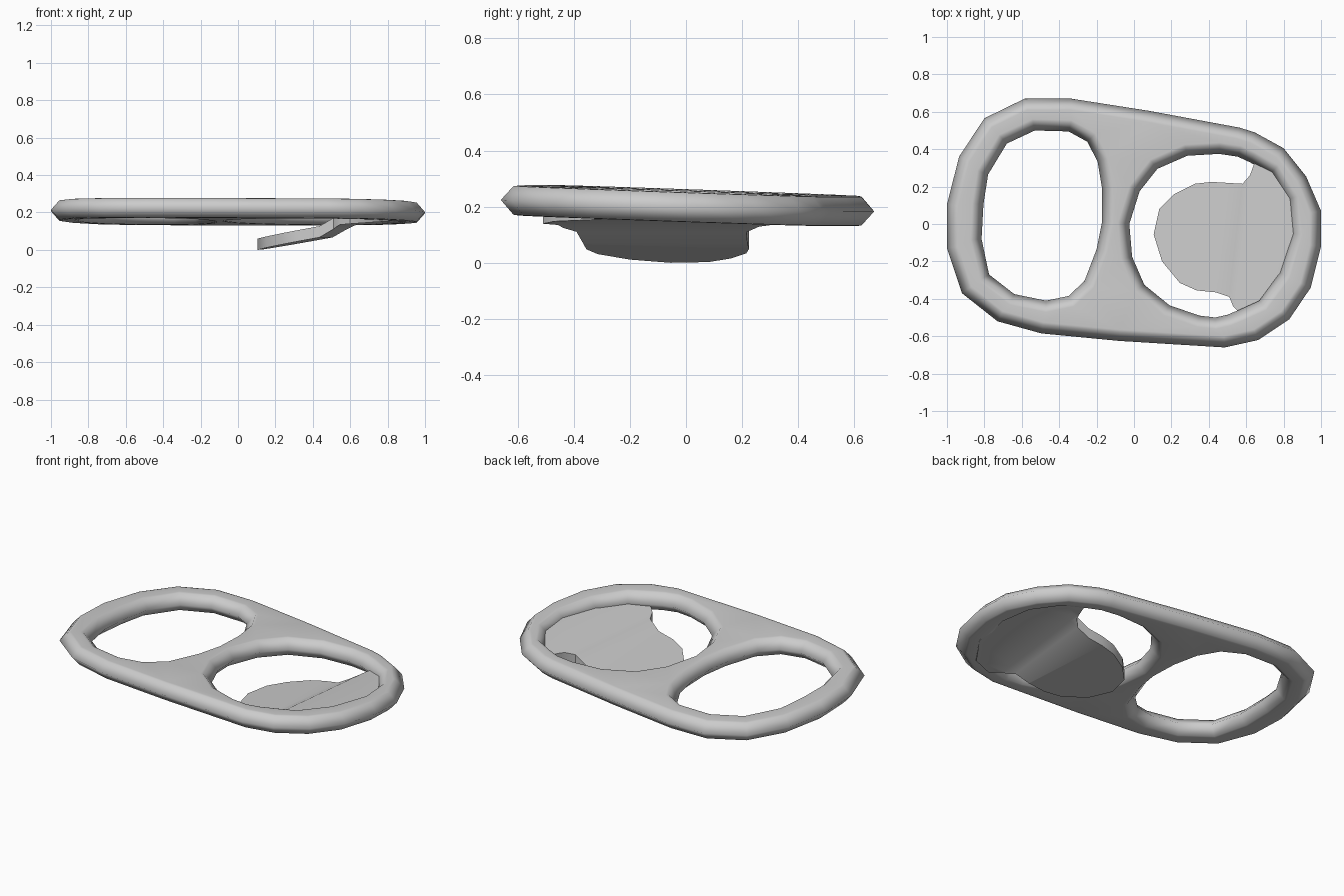
import bpy, bmesh, math
from mathutils import Vector

cube = bpy.data.objects.get("Cube")
if cube:
    bpy.data.objects.remove(cube, do_unlink=True)

metal = bpy.data.materials.new("grey metal")
metal.use_nodes = True
GREY = (.6, .6, .6, 1)
metal.diffuse_color = GREY
metal.node_tree.nodes["Principled BSDF"].inputs["Base Color"].default_value = GREY


def offset(points, dist, is_hole):
    """Move a closed loop into the material by dist, with mitred corners."""
    pts = [Vector(p) for p in points]
    n = len(pts)
    area = sum(pts[i - 1].cross(pts[i]) for i in range(n))
    side = (1 if area > 0 else -1) * (-1 if is_hole else 1)
    out = []
    for i, p in enumerate(pts):
        a = (p - pts[i - 1]).normalized()
        b = (pts[(i + 1) % n] - p).normalized()
        na, nb = Vector((-a.y, a.x)), Vector((-b.y, b.x))
        miter = (na + nb).normalized()
        out.append(p + miter * side * dist / max(miter.dot(na), .7))
    return out


def plate(name, loops, profile, shape, smooth_angle, folds=()):
    """Solid plate: edge profile (inset, height) swept on each loop, ends filled."""
    bm = bmesh.new()
    caps = ([], [])
    for k, loop in enumerate(loops):
        n = len(loop)
        rings = [[bm.verts.new((p.x, p.y, h)) for p in offset(loop, inset, k > 0)]
                 for inset, h in profile]
        for low, high in zip(rings, rings[1:]):
            for i in range(n):
                j = (i + 1) % n
                bm.faces.new((low[i], low[j], high[j], high[i]))
        for cap, ring in zip(caps, (rings[0], rings[-1])):
            cap += [bm.edges.get((ring[i - 1], ring[i])) for i in range(n)]
    for cap in caps:
        bmesh.ops.triangle_fill(bm, edges=cap, use_beauty=True)
    for co, normal in folds:
        bmesh.ops.bisect_plane(bm, geom=bm.verts[:] + bm.edges[:] + bm.faces[:],
                               plane_co=co, plane_no=normal)
    bmesh.ops.recalc_face_normals(bm, faces=bm.faces[:])
    for v in bm.verts:
        v.co.z += shape(v.co.x, v.co.y)
    for f in bm.faces:
        f.smooth = True
    for e in bm.edges:
        e.smooth = e.calc_face_angle(0) < math.radians(smooth_angle)
    mesh = bpy.data.meshes.new(name)
    bm.to_mesh(mesh)
    bm.free()
    mesh.materials.append(metal)
    obj = bpy.data.objects.new(name, mesh)
    bpy.context.collection.objects.link(obj)
    return obj


# Ring frame outline, finger hole and tongue opening
outline = [(-.585, .67), (-.335, .67), (.08, .605), (.565, .515), (.645, .49),
           (.8, .405), (.92, .255), (1, .07), (1, -.12), (.945, -.34),
           (.83, -.51), (.665, -.62), (.485, -.66), (-.08, -.625), (-.495, -.585),
           (-.73, -.52), (-.92, -.37), (-1, -.13), (-1, .105), (-.935, .36), (-.8, .565)]
finger_hole = [(-.53, .5), (-.35, .495), (-.25, .44), (-.195, .335), (-.17, .185),
               (-.17, .015), (-.2, -.135), (-.265, -.305), (-.35, -.385), (-.47, -.41),
               (-.64, -.375), (-.775, -.27), (-.815, -.08), (-.805, .105),
               (-.78, .265), (-.68, .43)]
tongue_hole = [(.62, .33), (.555, .36), (.455, .375), (.285, .365), (.125, .295),
               (.03, .175), (-.025, 0), (-.01, -.175), (.055, -.325), (.19, -.435),
               (.35, -.49), (.435, -.5), (.5, -.485), (.56, -.46), (.67, -.41),
               (.78, -.26), (.84, -.05), (.82, .13), (.73, .27)]

# Rounded rim section, mirrored top to bottom
half = [(0, 0), (.045, .051), (.06, .053)]
rim = [(d, -h) for d, h in reversed(half)] + half[1:]


def frame_tilt(x, y):
    return .204 - .035 * y - .006 * x


plate("ring_frame", [outline, finger_hole, tongue_hole], rim, frame_tilt, 130)

# Bent tongue whose root sinks into the rim
tongue = [(.62, .26), (.58, .215), (.415, .225), (.325, .215), (.215, .16),
          (.135, .08), (.105, -.055), (.15, -.2), (.245, -.315), (.335, -.355),
          (.435, -.365), (.51, -.39), (.53, -.44), (.6, -.51), (.72, -.47),
          (.84, -.3), (.9, -.05), (.88, .18), (.77, .32), (.66, .37)]
SKEW = .12
bends = [(.1, .03), (.47, .097), (.59, .165), (1, .195)]


def tongue_bend(x, y):
    u = x - SKEW * (y + .08)
    for (u0, z0), (u1, z1) in zip(bends, bends[1:]):
        if u <= u1:
            break
    return z0 + (z1 - z0) * (max(u, .1) - u0) / (u1 - u0)


folds = [((u + SKEW * .08, 0, 0), (1, -SKEW, 0)) for u, z in bends[1:3]]
plate("tongue", [tongue], [(0, -.03), (0, .03)], tongue_bend, 40, folds)
